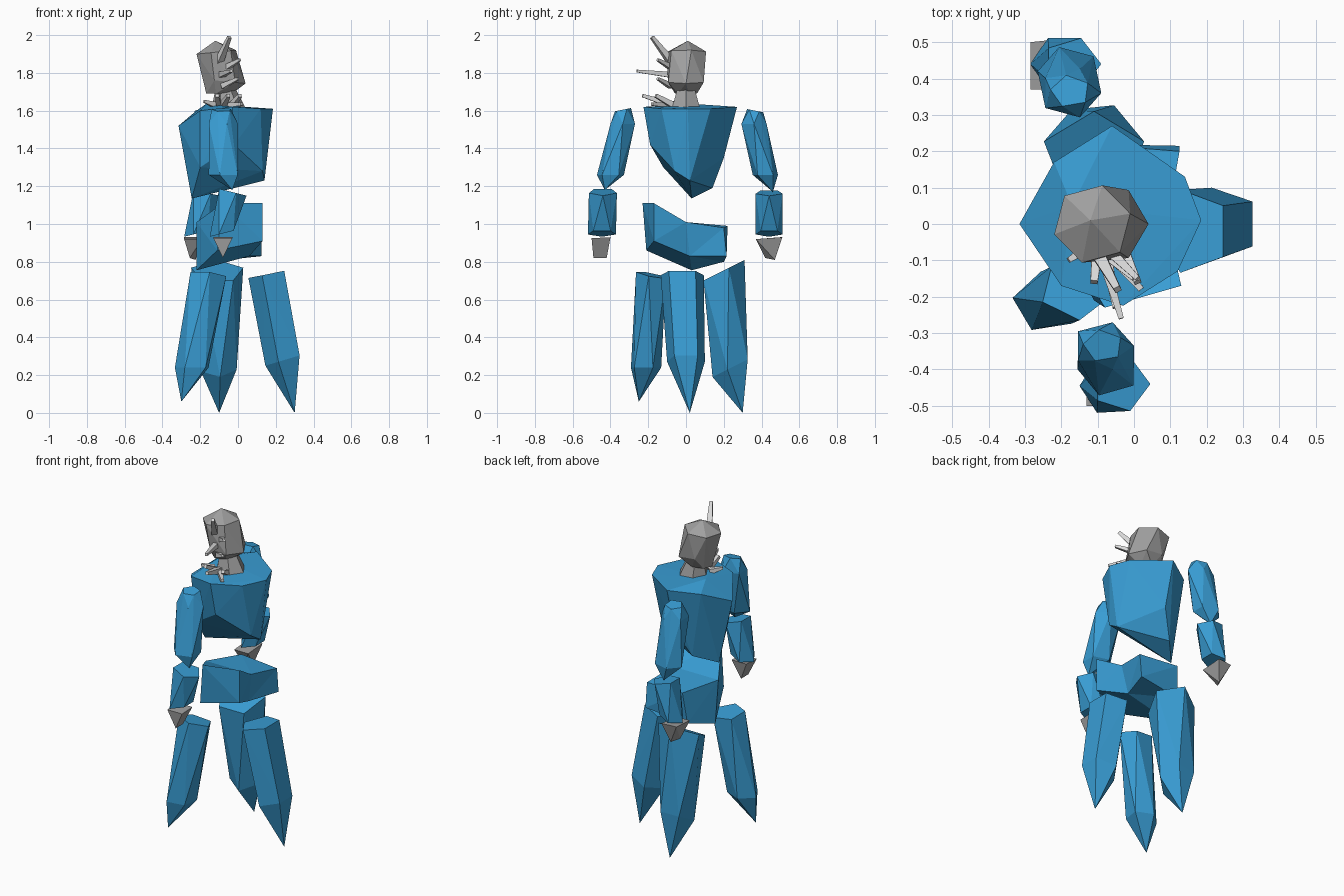
import bpy, bmesh, math
from mathutils import Vector


def material(name, rgb):
    m = bpy.data.materials.new(name)
    m.diffuse_color = (*rgb, 1)
    return m


BLUE = material("crystal blue", (0.04, 0.335, 0.655))
GREY = material("stone grey", (0.35, 0.35, 0.35))
PALE = material("pale grey", (0.70, 0.70, 0.70))


def finish(bm, name, mat):
    bmesh.ops.recalc_face_normals(bm, faces=bm.faces)
    me = bpy.data.meshes.new(name)
    bm.to_mesh(me)
    bm.free()
    me.materials.append(mat)
    ob = bpy.data.objects.new(name, me)
    bpy.context.collection.objects.link(ob)
    return ob


def hull(name, points, mat):
    """Faceted chunk: convex hull of a few points."""
    bm = bmesh.new()
    for p in points:
        bm.verts.new(p)
    res = bmesh.ops.convex_hull(bm, input=bm.verts)
    loose = [g for g in res["geom_interior"] if isinstance(g, bmesh.types.BMVert)]
    bmesh.ops.delete(bm, geom=loose, context='VERTS')
    return finish(bm, name, mat)


def ring(x, y, z, rx, ry, n=5, turn=0, sx=0, sy=0):
    """Ring of n points; sx, sy tilt it."""
    pts = []
    for i in range(n):
        a = math.radians(turn) + math.tau * i / n
        dx, dy = rx * math.cos(a), ry * math.sin(a)
        pts.append((x + dx, y + dy, z + sx * dx + sy * dy))
    return pts


def spike(name, a, b, r0, r1, mat):
    """Tapered four-sided splinter from a to b."""
    a, b = Vector(a), Vector(b)
    q = (b - a).to_track_quat('Z', 'Y')
    pts = []
    for p, r in ((a, r0), (b, r1)):
        for i in range(4):
            t = math.tau * (i + .5) / 4
            pts.append(p + q @ Vector((r * math.cos(t), r * math.sin(t), 0)))
    return hull(name, pts, mat)


# torso: broad top, tapering to a low edge at the -x side
hull("torso", [
    (-.06, .27, 1.62), (.14, .13, 1.61), (.185, .01, 1.61), (.12, -.13, 1.61),
    (-.03, -.225, 1.62), (-.20, -.17, 1.60), (-.315, 0, 1.52), (-.22, .17, 1.60),
    (-.17, .05, 1.635), (-.02, -.19, 1.42), (.14, .02, 1.23), (.13, -.06, 1.28),
    (-.06, .20, 1.35), (-.14, .14, 1.19), (-.245, .03, 1.135), (-.2, -.12, 1.3)], BLUE)

# pelvis: three lofted sections, raised at the -y end
sections = [
    [(.13, -.17, 1.11), (-.08, -.23, 1.11), (-.11, -.21, .86), (.13, -.17, .91)],
    [(.09, 0, 1.01), (-.22, 0, 1.01), (-.22, .03, .755), (.06, .02, .83)],
    [(.125, .2, .98), (-.13, .22, .99), (-.15, .2, .80), (.125, .215, .83)]]
bm = bmesh.new()
loops = [[bm.verts.new(p) for p in s] for s in sections]
for a, b in zip(loops, loops[1:]):
    for i in range(4):
        j = (i + 1) % 4
        bm.faces.new((a[i], a[j], b[j], b[i]))
bm.faces.new(loops[0])
bm.faces.new(loops[-1])
bmesh.ops.triangulate(bm, faces=bm.faces)
finish(bm, "pelvis", BLUE)

# three crystal legs: top ring, low ring, tip
hull("front_leg",
     ring(-.16, -.18, .73, .10, .085, 5, 60, -.1, -.2) +
     ring(-.24, -.215, .24, .095, .085, 5, 100) + [(-.30, -.25, .06)], BLUE)
hull("side_leg",
     ring(.16, -.02, .735, .105, .12, 5, 36, .2, 0) +
     ring(.245, 0, .28, .10, .105, 5, 36, .3, 0) + [(.30, .02, 0)], BLUE)
hull("back_leg",
     ring(-.11, .19, .75, .145, .12, 5, 90, 0, .5) +
     ring(-.105, .24, .24, .10, .10, 5, 60, 0, .5) + [(-.10, .30, 0)], BLUE)

# arms: (side name, upper rings, forearm rings, hand points)
hull("upper_arm_front",
     ring(-.085, -.335, 1.605, .055, .045, 5, 30, 0, .2) +
     ring(-.085, -.335, 1.53, .085, .068, 5, 0) +
     ring(-.07, -.40, 1.26, .085, .075, 5, 36) + [(-.03, -.43, 1.18)], BLUE)
hull("upper_arm_back",
     ring(-.175, .365, 1.60, .055, .045, 5, 30, 0, -.2) +
     ring(-.175, .36, 1.53, .085, .07, 5, 0) +
     ring(-.18, .42, 1.26, .085, .07, 5, 36) + [(-.17, .46, 1.17)], BLUE)
hull("forearm_front",
     ring(-.035, -.44, 1.17, .08, .078, 5, 0, -.25, 0) +
     ring(-.08, -.445, .95, .07, .078, 5, 36, .25, 0), BLUE)
hull("forearm_back",
     ring(-.17, .44, 1.165, .08, .075, 5, 0, -.2, 0) +
     ring(-.215, .44, .95, .07, .075, 5, 36, .25, 0), BLUE)
hull("hand_front", [(-.13, -.50, .925), (-.03, -.50, .925), (-.03, -.40, .93),
                    (-.13, -.40, .93), (-.08, -.49, .82), (-.08, -.42, .82)], GREY)
hull("hand_back", [(-.285, .37, .92), (-.285, .50, .93), (-.19, .51, .93),
                   (-.19, .37, .92), (-.255, .42, .82), (-.225, .47, .81)], GREY)

# neck and leaning head
hull("neck", ring(-.05, 0, 1.615, .09, .085, 6) + ring(-.065, 0, 1.71, .055, .055, 6), GREY)
hull("head",
     ring(-.115, 0, 1.91, .108, .11, 6, 15, .1, 0) +
     ring(-.07, 0, 1.755, .11, .108, 6, 0, -.1, 0) +
     ring(-.10, 0, 1.69, .07, .06, 6, 15) + [(-.12, .01, 1.97)], GREY)

# pale splinters on the face and the collar
face = [((-.10, -.08, 1.86), (-.045, -.18, 1.99), .026, .013),
        ((-.09, -.08, 1.79), (-.035, -.26, 1.81), .022, .010),
        ((-.06, -.08, 1.83), (.01, -.15, 1.87), .020, .010),
        ((-.08, -.08, 1.73), (0, -.15, 1.77), .020, .010)]
collar = [((-.08, -.07, 1.63), (-.05, -.23, 1.68), .025, .012),
          ((-.03, -.07, 1.63), (.01, -.16, 1.68), .022, .014),
          ((-.10, -.07, 1.63), (-.11, -.16, 1.68), .022, .014),
          ((-.12, -.06, 1.63), (-.18, -.10, 1.65), .022, .010),
          ((-.06, -.09, 1.63), (.02, -.18, 1.635), .020, .012)]
for label, group in (("face_splinter", face), ("collar_splinter", collar)):
    for a, b, r0, r1 in group:
        spike(label, a, b, r0, r1, PALE)
